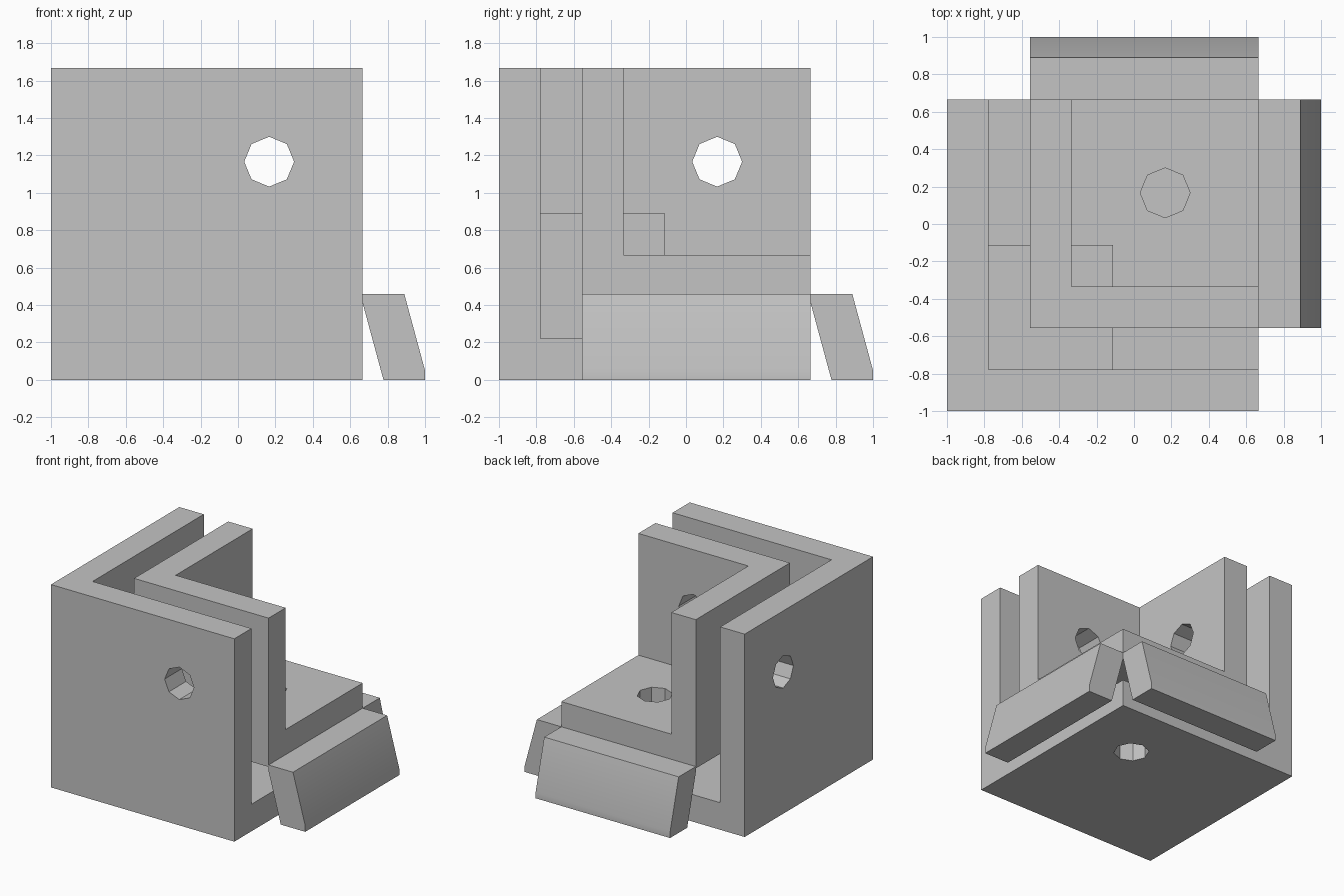
import bpy
import bmesh
import math

if "Cube" in bpy.data.objects:
    bpy.data.objects.remove(bpy.data.objects["Cube"])

U = 2 / 9            # panel thickness, also the slot width
END = -1 + 7.5 * U   # open end of the panels in x and y
TOP = 7.5 * U

grey = bpy.data.materials.new("light grey")
grey.use_nodes = True
colour = (0.55, 0.55, 0.55, 1)
grey.diffuse_color = colour
grey.node_tree.nodes["Principled BSDF"].inputs["Base Color"].default_value = colour


def finish(name, bm):
    bmesh.ops.recalc_face_normals(bm, faces=bm.faces)
    mesh = bpy.data.meshes.new(name)
    bm.to_mesh(mesh)
    bm.free()
    mesh.materials.append(grey)
    obj = bpy.data.objects.new(name, mesh)
    bpy.context.collection.objects.link(obj)
    return obj


def corner_cube(name, start, stop):
    """Cube along the corner diagonal, measured in panel thicknesses."""
    bm = bmesh.new()
    bmesh.ops.create_cube(bm, size=1)
    for v in bm.verts:
        x, y, z = [(start if c < 0 else stop) * U for c in v.co]
        v.co = (x - 1, y - 1, z)
    return finish(name, bm)


def select_only(obj):
    bpy.ops.object.select_all(action='DESELECT')
    obj.select_set(True)
    bpy.context.view_layer.objects.active = obj


def cut(obj, cutter):
    mod = obj.modifiers.new("cut", 'BOOLEAN')
    mod.operation = 'DIFFERENCE'
    mod.solver = 'EXACT'
    mod.object = cutter
    select_only(obj)
    bpy.ops.object.modifier_apply(modifier=mod.name)
    bpy.data.objects.remove(cutter)


def drill(obj, axis, start, stop):
    """Eight-sided screw hole along one axis."""
    a, b = -1 + start * U, -1 + stop * U
    centre = [-1 + 5.25 * U] * 3
    centre[axis] = (a + b) / 2
    rotation = [(0, math.pi / 2, 0), (math.pi / 2, 0, 0), (0, 0, 0)][axis]
    bpy.ops.mesh.primitive_cylinder_add(
        vertices=8, radius=0.6 * U, depth=b - a, rotation=rotation,
        location=(centre[0], centre[1], centre[2] + 1))
    cutter = bpy.context.object
    cutter.data.materials.append(grey)
    cut(obj, cutter)


# Outer and inner three-sided shells
outer = corner_cube("outer_shell", 0, 7.5)
cut(outer, corner_cube("outer_hollow", 1, 9))
inner = corner_cube("inner_shell", 2, 7.5)
cut(inner, corner_cube("inner_hollow", 3, 9))

# Screw holes through the walls, and a blind one under the floor
for axis in range(3):
    drill(outer, axis, -0.5, 0.92 if axis == 2 else 1.5)
    drill(inner, axis, 1.5, 3.5)

# Block joining the two shells at the corner
corner_cube("corner_block", 1, 4)

# Slanted flaps on the two open edges of the inner floor
profile = [(END, 0.46), (END + U, 0.46), (1, 0.05), (1, 0),
           (1 - U, 0), (END, 0.41)]
for name, swap in (("side_flap", False), ("back_flap", True)):
    bm = bmesh.new()
    rings = []
    for along in (-1 + 2 * U, END):
        rings.append([bm.verts.new((along, p, z) if swap else (p, along, z))
                      for p, z in profile])
        bm.faces.new(rings[-1])
    for i in range(len(profile)):
        j = (i + 1) % len(profile)
        bm.faces.new((rings[0][i], rings[0][j], rings[1][j], rings[1][i]))
    flap = finish(name, bm)
    select_only(flap)
    bpy.ops.object.shade_smooth_by_angle(angle=math.radians(30))
